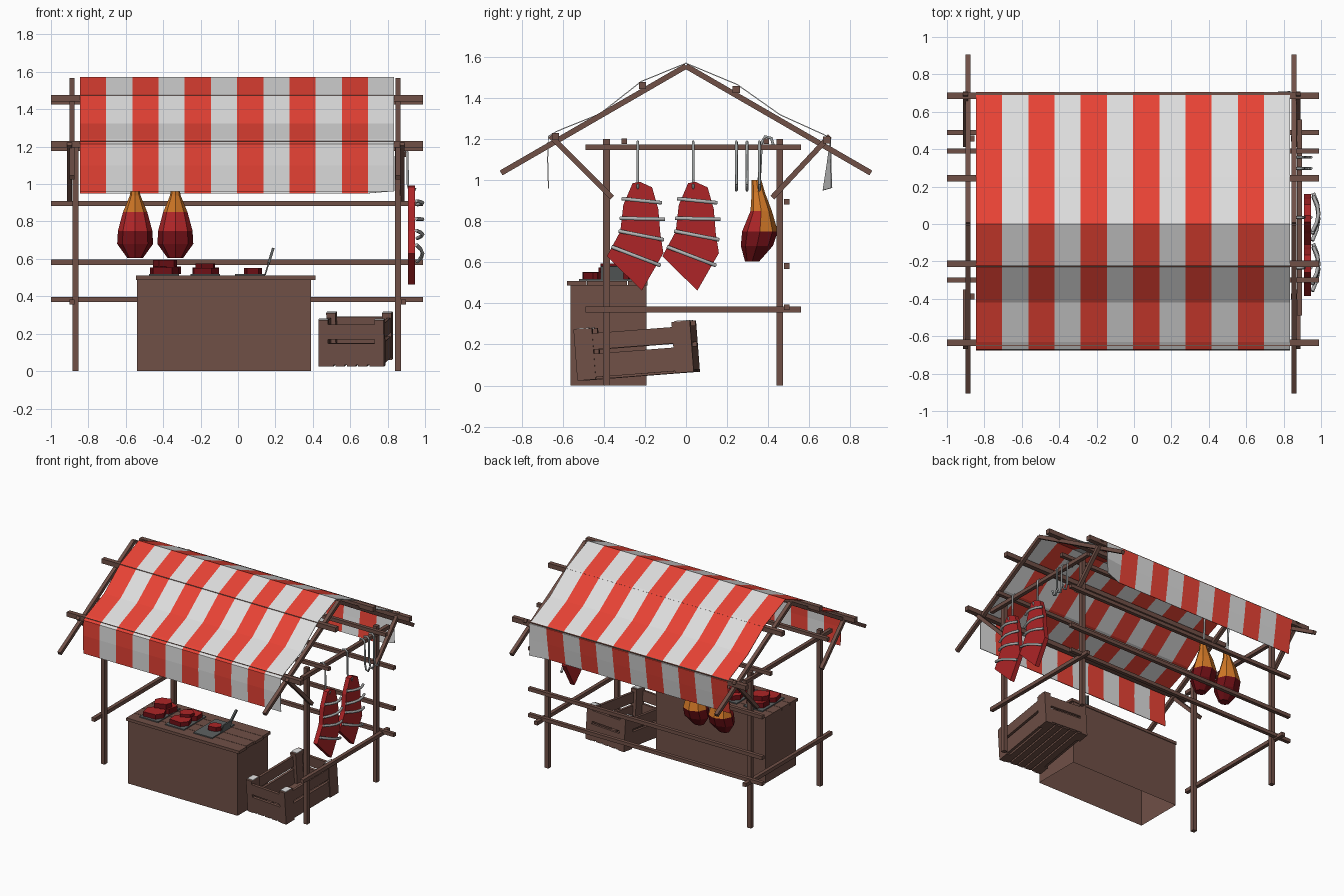
import bpy, bmesh, math
from mathutils import Vector, Matrix

if "Cube" in bpy.data.objects:
    bpy.data.objects.remove(bpy.data.objects["Cube"])


def mat(name, r, g, b):
    m = bpy.data.materials.new(name)
    m.diffuse_color = (r, g, b, 1)
    m.use_nodes = True
    m.node_tree.nodes["Principled BSDF"].inputs["Base Color"].default_value = m.diffuse_color
    return m


WOOD = mat("brown wood", 0.16, 0.08, 0.062)
RED = mat("red cloth", 0.80, 0.055, 0.035)
WHITE = mat("white cloth", 0.72, 0.72, 0.72)
MEAT = mat("red meat", 0.42, 0.018, 0.02)
DARK = mat("dark meat", 0.16, 0.005, 0.008)
ORANGE = mat("orange rind", 0.65, 0.19, 0.02)
METAL = mat("hook metal", 0.36, 0.38, 0.38)
BONE = mat("pale bone", 0.45, 0.45, 0.45)
SLATE = mat("dark steel", 0.11, 0.12, 0.12)


def make(name, bm, mats, rule=None):
    bmesh.ops.recalc_face_normals(bm, faces=bm.faces)
    bm.normal_update()
    if rule:
        for f in bm.faces:
            f.material_index = rule(f)
    me = bpy.data.meshes.new(name)
    bm.to_mesh(me)
    bm.free()
    ob = bpy.data.objects.new(name, me)
    for m in mats:
        me.materials.append(m)
    bpy.context.collection.objects.link(ob)
    return ob


def box(name, x0, x1, y0, y1, z0, z1, m=WOOD, M=Matrix()):
    bm = bmesh.new()
    bmesh.ops.create_cube(bm, size=1)
    T = Matrix.Translation(((x0 + x1) / 2, (y0 + y1) / 2, (z0 + z1) / 2))
    bm.transform(M @ T @ Matrix.Diagonal((x1 - x0, y1 - y0, z1 - z0, 1)))
    return make(name, bm, [m])


def beam(name, a, b, w=0.032):
    a, b = Vector(a), Vector(b)
    bm = bmesh.new()
    bmesh.ops.create_cube(bm, size=1)
    R = (b - a).to_track_quat('Z', 'Y').to_matrix().to_4x4()
    bm.transform(Matrix.Translation((a + b) / 2) @ R @ Matrix.Diagonal((w, w, (b - a).length, 1)))
    return make(name, bm, [WOOD])


def wire(name, pts, r, m):
    cu = bpy.data.curves.new(name, 'CURVE')
    cu.dimensions = '3D'
    cu.bevel_depth = r
    cu.bevel_resolution = 1
    cu.use_fill_caps = True
    s = cu.splines.new('POLY')
    s.points.add(len(pts) - 1)
    for p, q in zip(s.points, pts):
        p.co = (*q, 1)
    cu.materials.append(m)
    bpy.context.collection.objects.link(bpy.data.objects.new(name, cu))


def prism(name, outline, a, b, mats, rule=None, M=Matrix()):
    """Outline in local xy, extruded from z=a to z=b."""
    bm = bmesh.new()
    f = bm.faces.new([bm.verts.new((x, y, a)) for x, y in outline])
    r = bmesh.ops.extrude_face_region(bm, geom=[f])
    bmesh.ops.translate(bm, vec=(0, 0, b - a),
                        verts=[v for v in r['geom'] if isinstance(v, bmesh.types.BMVert)])
    bm.transform(M)
    return make(name, bm, mats, rule)


# end frames: posts, rafters, braces, side beams
for side, xp, xr, xs, xb in (("left", -0.868, -0.888, -0.888, -0.9), ("right", 0.855, 0.855, 0.885, 0.878)):
    for y in (-0.387, 0.457):
        beam(side + "_post", (xp, y, 0), (xp, y, 1.2))
    for s in (-1, 1):
        beam(side + "_rafter", (xr, s * 0.9, 1.035), (xr, 0, 1.555), 0.027)
    beam(side + "_front_brace", (xb, -0.66, 1.215), (xb, -0.36, 0.915), 0.026)
    beam(side + "_back_brace", (xb, 0.70, 1.215), (xb, 0.42, 0.915), 0.026)
    for z in (1.16, 0.37):
        beam(side + "_side_beam", (xs, -0.49, z), (xs, 0.56, z), 0.028)

# long poles: purlins, hanging beams, back rails
for y, z in ((-0.635, 1.212), (-0.212, 1.46), (0.245, 1.442), (0.685, 1.196)):
    beam("roof_purlin", (-1, y, z), (0.99, y, z), 0.035)
for y, z in ((-0.3, 1.19), (0.39, 1.19), (0.49, 0.895), (0.49, 0.582), (0.49, 0.382)):
    beam("long_rail", (-1, y, z), (0.99, y, z), 0.027)

# striped awning, one column of faces per stripe
profile = [(-0.672, 0.96), (-0.676, 1.10), (-0.672, 1.215), (-0.63, 1.24), (-0.42, 1.325), (-0.22, 1.482),
           (0, 1.572), (0.25, 1.468), (0.46, 1.32), (0.67, 1.225), (0.706, 1.205), (0.69, 1.08), (0.67, 0.95)]
bm = bmesh.new()
grid = []
for i in range(13):
    x = -0.845 + 0.14 * i
    col = [Vector((x, y, z)) for y, z in profile]
    if i == 12:                       # flared back corner
        col[-1] += Vector((0, 0.042, 0.012))
        col[-2] += Vector((0, 0.018, 0))
    grid.append([bm.verts.new(p) for p in col])
for i in range(12):
    for j in range(len(profile) - 1):
        bm.faces.new((grid[i][j], grid[i + 1][j], grid[i + 1][j + 1], grid[i][j + 1]))
awning = make("striped_awning", bm, [RED, WHITE],
              lambda f: int((f.calc_center_median().x + 0.845) / 0.14) % 2)
sol = awning.modifiers.new("thickness", 'SOLIDIFY')
sol.thickness = 0.005

# counter: open-bottomed box with plank top
cb = bmesh.new()
bmesh.ops.create_cube(cb, size=1)
bmesh.ops.delete(cb, geom=[f for f in cb.faces if f.calc_center_median().z < -0.4], context='FACES')
cb.transform(Matrix.Translation((-0.075, -0.377, 0.245)) @ Matrix.Diagonal((0.93, 0.37, 0.49, 1)))
make("counter_body", cb, [WOOD])
for k in range(4):
    y = -0.58 + k * 0.099
    box("counter_plank", -0.545, 0.415 - 0.008 * (k % 2), y, y + 0.096, 0.488, 0.51)

# trays and cuts of meat (red on top, dark sides)
for x in (-0.39, -0.17, 0.07):
    box("tray", x - 0.085, x + 0.075, -0.52, -0.25, 0.51, 0.518, SLATE)
cut = [(-0.07, -0.05), (0.03, -0.065), (0.075, -0.02), (0.06, 0.05), (-0.02, 0.065), (-0.07, 0.03)]
for x, y, z, s, a, h in ((-0.395, -0.44, 0.518, 1, 0.2, 0.035), (-0.385, -0.33, 0.518, 1, 2.9, 0.04),
                         (-0.39, -0.35, 0.558, 0.85, 0.5, 0.035), (-0.175, -0.44, 0.518, 0.95, 0.1, 0.033),
                         (-0.17, -0.33, 0.518, 0.95, 3.2, 0.035), (-0.175, -0.37, 0.552, 0.7, 0.6, 0.022),
                         (0.08, -0.39, 0.518, 0.62, 0.3, 0.032)):
    M = Matrix.Translation((x, y, z)) @ Matrix.Rotation(a, 4, 'Z') @ Matrix.Scale(s, 4)
    prism("meat_cut", cut, 0, h / s, [MEAT, DARK], lambda f: 0 if f.normal.z > 0.5 else 1, M)

# cleaver leaning on the counter
blade = [(-0.055, 0), (0.055, 0), (0.055, 0.07), (-0.055, 0.07)]
M = (Matrix.Translation((0.145, -0.36, 0.515)) @ Matrix.Rotation(math.radians(17), 4, 'Y')
     @ Matrix.Rotation(math.pi / 2, 4, 'Z') @ Matrix.Rotation(math.pi / 2, 4, 'X'))
prism("cleaver_blade", blade, -0.004, 0.004, [SLATE], None, M)
prism("cleaver_handle", [(0.03, 0.065), (0.055, 0.06), (0.085, 0.14), (0.065, 0.15)], -0.007, 0.007, [SLATE], None, M)

# tilted slatted crate
C = (Matrix.Translation((0.63, -0.24, 0.17)) @ Matrix.Rotation(math.radians(-5), 4, 'Z')
     @ Matrix.Rotation(math.radians(4.4), 4, 'X'))
for sx in (-1, 1):
    for sy in (-1, 1):
        x, y = sx * 0.15, sy * 0.24
        box("crate_post", x - 0.025, x + 0.025, y - 0.045, y + 0.045, -0.125, 0.125, WOOD, C)
        box("crate_post_cap", x - 0.025, x + 0.025, y - 0.03, y + 0.03, 0.125, 0.129, WHITE, C)
    for z0, z1 in ((-0.115, 0.0), (0.02, 0.10)):
        x = sx * 0.16
        box("crate_side_slat", x - 0.01, x + 0.01, -0.25, 0.25, z0, z1, WOOD, C)
        y = sx * 0.275
        box("crate_end_slat", -0.172, 0.172, y - 0.01, y + 0.01, z0, z1, WOOD, C)
for k in range(5):
    x = -0.145 + k * 0.0605
    box("crate_floor_slat", x, x + 0.048, -0.28, 0.28, -0.125, -0.108, WOOD, C)

# hams on hooks
rings = [(1.0, 0.343, 0.024, 0.02), (0.94, 0.352, 0.032, 0.028), (0.85, 0.366, 0.052, 0.065),
         (0.75, 0.36, 0.087, 0.092), (0.68, 0.345, 0.078, 0.096), (0.605, 0.322, 0.035, 0.042)]


def ham_rule(f):
    c = f.calc_center_median()
    if c.z > 0.86 - 1.1 * (c.y - 0.3):
        return 0
    return 1 if c.z > 0.74 else 2


for hx in (-0.55, -0.335):
    bm = bmesh.new()
    loops = [[bm.verts.new((hx + rx * math.cos(k * math.tau / 8), cy + ry * math.sin(k * math.tau / 8), z))
              for k in range(8)] for z, cy, ry, rx in rings]
    for a, b in zip(loops, loops[1:]):
        for k in range(8):
            bm.faces.new((a[k], a[k - 1], b[k - 1], b[k]))
    bm.faces.new(loops[0])
    bm.faces.new(loops[-1])
    make("ham", bm, [ORANGE, MEAT, DARK], ham_rule)
    wire("ham_hook", [(hx, 0.425, 1.17), (hx, 0.415, 1.205), (hx, 0.385, 1.213), (hx, 0.367, 1.18),
                      (hx, 0.36, 1.04), (hx, 0.352, 0.98)], 0.008, METAL)

# hooks on the right side beam
for y in (-0.235, 0.035, 0.245, 0.297, 0.357):
    wire("side_hook", [(0.864, y, 1.15), (0.868, y, 1.18), (0.888, y, 1.186), (0.906, y, 1.17), (0.908, y, 1.0),
                       (0.918, y, 0.955), (0.937, y, 0.95), (0.948, y, 0.98)], 0.007, METAL)

# hanging rib slabs with curved bones
slab = [(-0.26, 0.985), (-0.225, 0.992), (-0.165, 0.965), (-0.135, 0.86), (-0.125, 0.74), (-0.11, 0.645),
        (-0.215, 0.462), (-0.385, 0.63), (-0.32, 0.75), (-0.305, 0.88)]
YZ = Matrix(((0, 0, 1, 0), (1, 0, 0, 0), (0, 1, 0, 0), (0, 0, 0, 1)))
for dy in (0, 0.27):
    prism("rib_meat", [(y + dy, z) for y, z in slab], 0.91, 0.945, [MEAT], None, YZ)
    for y0, z0, y1, z1 in ((-0.31, 0.91, -0.12, 0.89), (-0.32, 0.815, -0.105, 0.81),
                           (-0.325, 0.752, -0.11, 0.71), (-0.36, 0.675, -0.125, 0.585)):
        wire("rib_bone", [(0.942 + 0.045 * math.sin(math.pi * (0.08 + 0.8 * t)), y0 + dy + (y1 - y0) * t,
                           z0 + (z1 - z0) * t) for t in (0, 0.25, 0.5, 0.75, 1)], 0.01, BONE)
